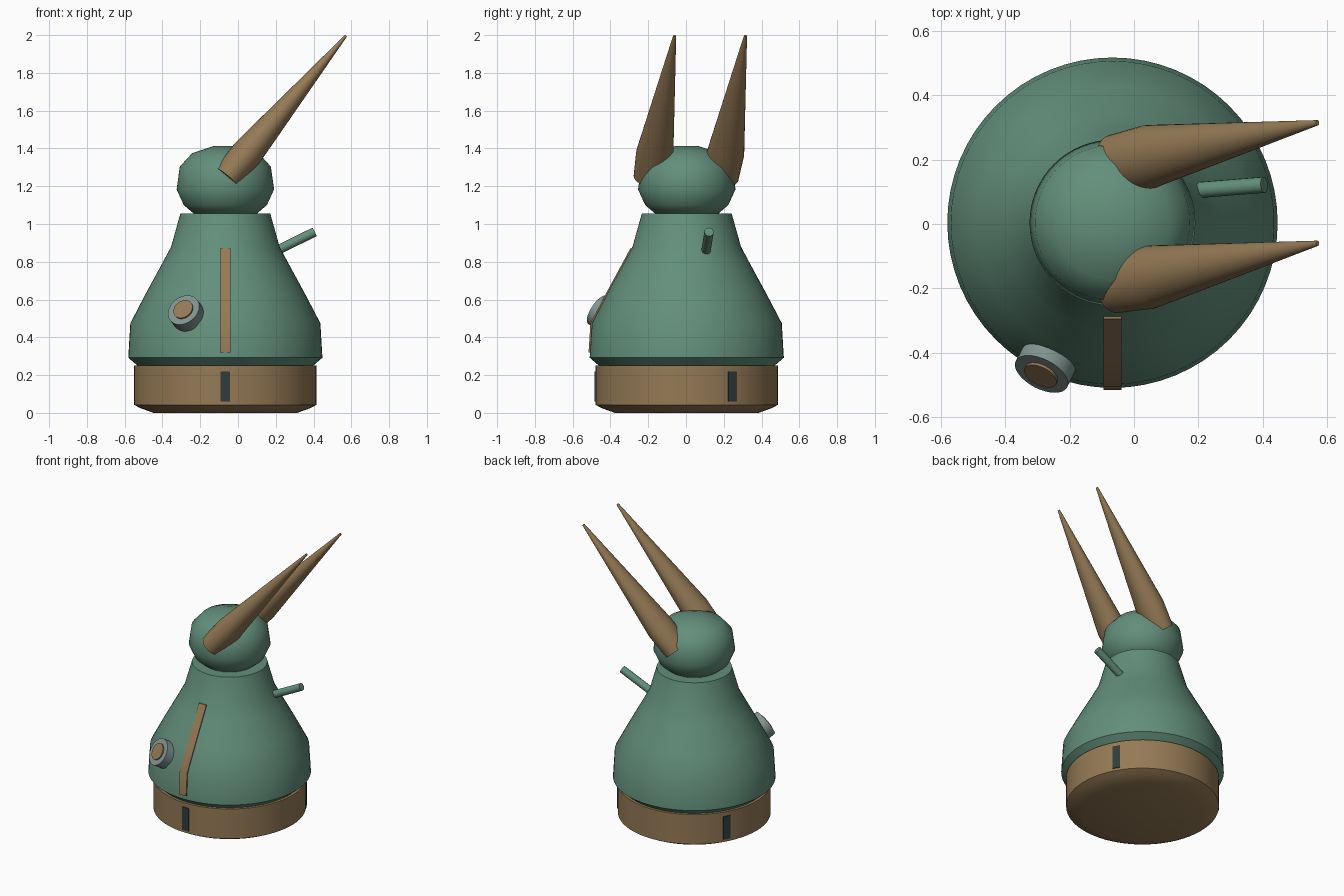
import bpy, bmesh, math
from mathutils import Vector, Matrix

if "Cube" in bpy.data.objects:
    bpy.data.objects.remove(bpy.data.objects["Cube"])

CENTRE = Vector((-0.067, 0.004, 0))


def material(name, rgb):
    m = bpy.data.materials.new(name)
    m.diffuse_color = (*rgb, 1)
    m.use_nodes = True
    m.node_tree.nodes["Principled BSDF"].inputs["Base Color"].default_value = m.diffuse_color
    return m


GREEN = material("sage green", (0.125, 0.275, 0.198))
BROWN = material("tan brown", (0.30, 0.195, 0.092))
GREY = material("pale grey", (0.22, 0.30, 0.28))
DARK = material("dark slate", (0.030, 0.045, 0.048))


def finish(name, bm, mat, angle=35):
    bmesh.ops.recalc_face_normals(bm, faces=bm.faces)
    me = bpy.data.meshes.new(name)
    bm.to_mesh(me)
    bm.free()
    ob = bpy.data.objects.new(name, me)
    bpy.context.collection.objects.link(ob)
    me.materials.append(mat)
    bpy.ops.object.select_all(action='DESELECT')
    ob.select_set(True)
    bpy.context.view_layer.objects.active = ob
    bpy.ops.object.shade_smooth_by_angle(angle=math.radians(angle))
    return ob


def lathe(name, profile, mat, matrix, segments=64, angle=35):
    """Turned solid from (radius, height) points, with both ends capped."""
    bm = bmesh.new()
    rings = []
    for r, h in profile:
        rings.append([bm.verts.new((r * math.cos(a), r * math.sin(a), h))
                      for a in (2 * math.pi * i / segments for i in range(segments))])
    for lo, hi in zip(rings, rings[1:]):
        for i in range(segments):
            j = (i + 1) % segments
            bm.faces.new((lo[i], lo[j], hi[j], hi[i]))
    bm.faces.new(rings[0])
    bm.faces.new(rings[-1])
    bm.transform(matrix)
    return finish(name, bm, mat, angle)


def aim(start, end):
    """Frame at start whose z axis points to end and whose x axis lies nearly along y."""
    z = (Vector(end) - Vector(start)).normalized()
    y = z.cross(Vector((0, 1, 0))).normalized()
    x = y.cross(z)
    return Matrix.Translation(start) @ Matrix((x, y, z)).transposed().to_4x4()


upright = Matrix.Translation(CENTRE)

# Base, bell-shaped body and head
lathe("base", [(0.38, 0), (0.45, 0.025), (0.483, 0.043), (0.483, 0.25)], BROWN, upright)
body_profile = [(0.465, 0.25), (0.514, 0.292), (0.503, 0.475), (0.422, 0.63),
                (0.335, 0.79), (0.287, 0.88), (0.238, 1.055)]
lathe("body", body_profile, GREEN, upright)
lathe("head", [(0.166, 1.054), (0.22, 1.10), (0.258, 1.183), (0.241, 1.304),
               (0.177, 1.374), (0.06, 1.413)], GREEN, upright, angle=45)

# Two parallel swept horns
for name, dy in (("front_horn", 0), ("back_horn", 0.375)):
    start, end = Vector((-0.06, -0.187 + dy, 1.246)), Vector((0.571, -0.06 + dy, 1.996))
    length = (end - start).length
    lathe(name, [(0.077, 0), (0.084, 0.17 * length), (0.007, length)], BROWN,
          aim(start, end) @ Matrix.Diagonal((1.18, 1, 1, 1)), 32)

# Short arm rod
start, end = Vector((0.13, 0.10, 0.822)), Vector((0.405, 0.122, 0.958))
lathe("arm_rod", [(0.025, 0), (0.025, (end - start).length)], GREEN, aim(start, end), 16)

# Round knob standing square on the sloping body
back, front = Vector((-0.252, -0.397, 0.498)), Vector((-0.288, -0.467, 0.545))
depth = (front - back).length
lathe("knob_ring", [(0.09, 0), (0.09, depth)], GREY, aim(back, front), 32)
lathe("knob_centre", [(0.055, 0), (0.055, depth + 0.009)], BROWN, aim(back, front), 32)

# Front stripe that follows the body slope
bm = bmesh.new()
path = [(0.513, 0.32)] + body_profile[2:5] + [(0.2925, 0.87)]
sections = []
for r, h in path:
    sections.append([bm.verts.new((CENTRE.x + x, CENTRE.y - r + dy, h))
                     for x, dy in ((-0.028, 0.03), (-0.028, -0.007), (0.028, -0.007), (0.028, 0.03))])
for lo, hi in zip(sections, sections[1:]):
    for i in range(4):
        j = (i + 1) % 4
        bm.faces.new((lo[i], lo[j], hi[j], hi[i]))
bm.faces.new(sections[0])
bm.faces.new(sections[-1])
finish("front_stripe", bm, BROWN)

# Three dark slots spaced evenly around the base
for i, degrees in enumerate((-90, 30, 150)):
    bm = bmesh.new()
    bmesh.ops.create_cube(bm, size=1)
    bm.transform(upright @ Matrix.Rotation(math.radians(degrees), 4, 'Z')
                 @ Matrix.Translation((0.483, 0, 0.14))
                 @ Matrix.Diagonal((0.009, 0.05, 0.16, 1)))
    finish(f"base_slot_{i + 1}", bm, DARK)
